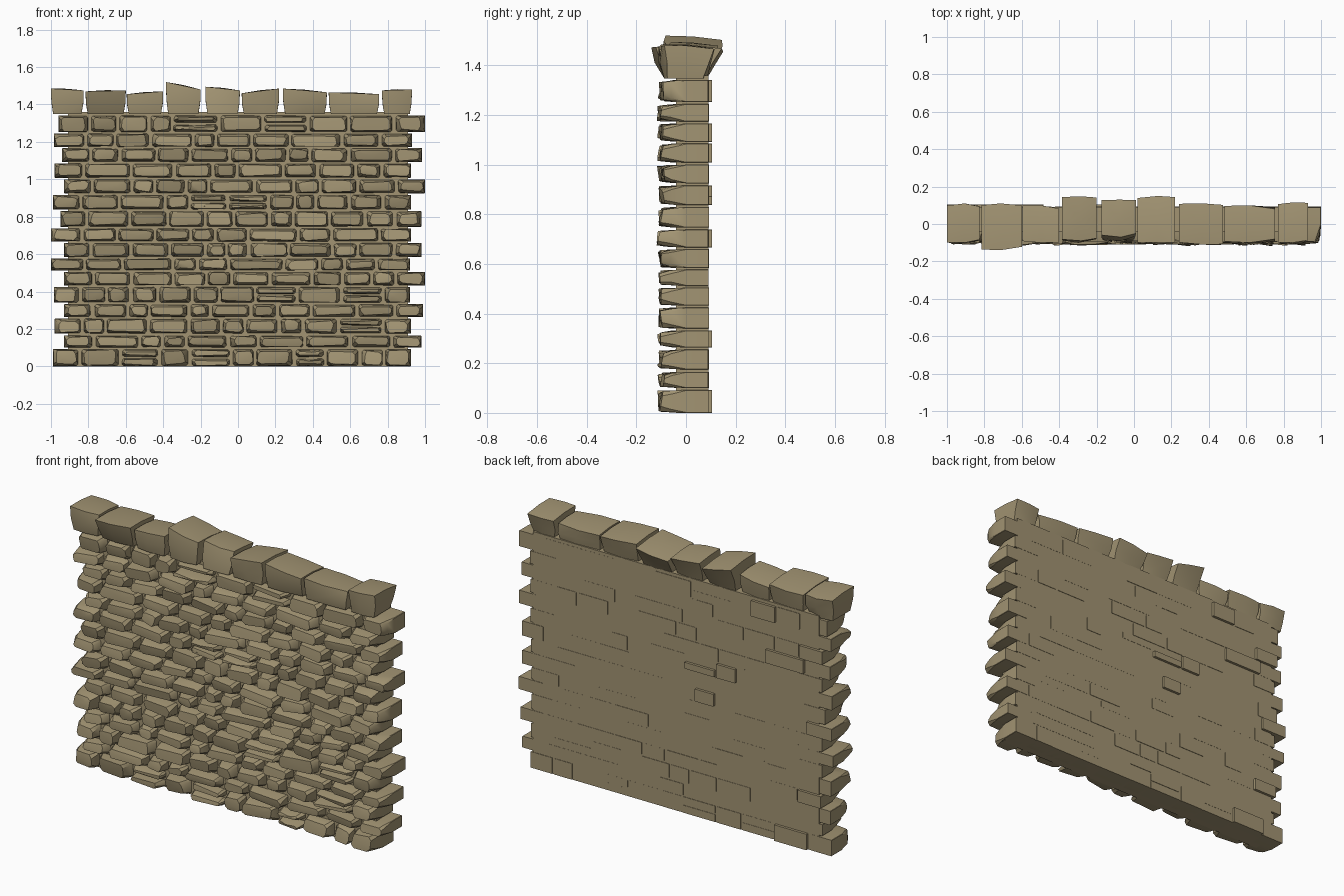
import bpy, bmesh, math, random

if "Cube" in bpy.data.objects:
    bpy.data.objects.remove(bpy.data.objects["Cube"])

random.seed(11)
R = random.uniform

stone_mat = bpy.data.materials.new("tan stone")
stone_mat.diffuse_color = (0.36, 0.295, 0.17, 1)
stone_mat.use_nodes = True
stone_mat.node_tree.nodes["Principled BSDF"].inputs["Base Color"].default_value = stone_mat.diffuse_color


def finish(bm, name, angle=35):
    bmesh.ops.recalc_face_normals(bm, faces=bm.faces)
    me = bpy.data.meshes.new(name)
    bm.to_mesh(me)
    bm.free()
    me.materials.append(stone_mat)
    ob = bpy.data.objects.new(name, me)
    bpy.context.collection.objects.link(ob)
    bpy.ops.object.select_all(action='DESELECT')
    ob.select_set(True)
    bpy.context.view_layer.objects.active = ob
    bpy.ops.object.shade_smooth_by_angle(angle=math.radians(angle))
    return ob


def outline(x0, x1, z0, z1, c, j):
    # rectangle with cut corners and a little jitter
    c = min(c, (z1 - z0) * 0.35)
    pts = [(x0 + c, z0), (x1 - c, z0), (x1, z0 + c), (x1, z1 - c),
           (x1 - c, z1), (x0 + c, z1), (x0, z1 - c), (x0, z0 + c)]
    return [(x + R(-j, j), z + R(-j, j)) for x, z in pts]


def wall_stone(bm, x0, x1, z0, z1):
    # rings running from the flush back to the chipped, tilted front
    cx, cz = (x0 + x1) / 2, (z0 + z1) / 2
    tx, tz = R(-0.16, 0.16), R(-0.25, 0.25)
    front = R(-0.104, -0.088)
    back = 0.105 if random.random() < 0.03 else R(0.088, 0.093)
    sx0, sx1, sz0, sz1 = R(.008, .025), R(.008, .025), R(.006, .015), R(.006, .015)
    rings = []
    for y, k, c, j, t in ((back, 0, .002, 0, 0), (0.0, 0, .002, 0, 0),
                          (-0.06, .35, .012, .002, .3), (front, 1, .014, .005, 1)):
        pts = outline(x0 + sx0 * k, x1 - sx1 * k, z0 + sz0 * k, z1 - sz1 * k, c, j)
        ring = []
        for x, z in pts:
            yy = y + t * (tx * (x - cx) + tz * (z - cz))
            ring.append(bm.verts.new((x, max(yy, -0.13), max(z, 0))))
        rings.append(ring)
    for a, b in zip(rings, rings[1:]):
        for i in range(8):
            n = (i + 1) % 8
            bm.faces.new((a[i], a[n], b[n], b[i]))
    bm.faces.new(rings[0])
    # slightly domed front
    mid = bm.verts.new((cx + R(-.02, .02), front - R(0, .008), cz + R(-.008, .008)))
    f = rings[-1]
    for i in range(8):
        bm.faces.new((f[i], f[(i + 1) % 8], mid))


# mortar core behind and between the stones
bm = bmesh.new()
bmesh.ops.create_cube(bm, size=1)
for v in bm.verts:
    v.co = (v.co.x * 1.82, 0.025 + v.co.y * 0.13, 0.68 + v.co.z * 1.36)
finish(bm, "mortar_core")

# courses: bottom, top, left end, right end
courses = [
    (0, .092, -.99, .925), (.10, .165, -.93, .98), (.175, .255, -.98, .925),
    (.263, .332, -.93, .99), (.34, .425, -.985, .92), (.432, .505, -.93, 1.0),
    (.512, .577, -1.0, .92), (.584, .66, -.93, .98), (.667, .738, -1.0, .925),
    (.746, .83, -.95, .98), (.838, .917, -.99, .925), (.925, 1.0, -.93, 1.0),
    (1.008, 1.085, -.98, .925), (1.092, 1.166, -.94, .985),
    (1.173, 1.245, -.985, .93), (1.252, 1.342, -.96, 1.0)]

for n, (z0, z1, left, right) in enumerate(courses):
    count = random.choice((10, 11, 11))
    w = [R(0.6, 1.4) for _ in range(count)]
    w[0] = w[-1] = 0.85
    s = (right - left) / sum(w)
    bm = bmesh.new()
    x = left
    for i, k in enumerate(w):
        x1 = x + k * s
        g0 = 0 if i == 0 else .006
        g1 = 0 if i == count - 1 else .006
        if k > 0.95 and z1 - z0 > .078 and random.random() < .12:
            # a cell split into two thin stones
            zm = (z0 + z1) / 2
            wall_stone(bm, x + g0, x1 - g1, z0, zm - .003)
            wall_stone(bm, x + g0, x1 - g1, zm + .003, z1)
        else:
            wall_stone(bm, x + g0, x1 - g1, z0, z1)
        x = x1
    finish(bm, "course_%02d" % (n + 1))

# coping stones: left, right, top left z, top right z, front y, back y
caps = [(-1.0, -.825, 1.485, 1.475, -.10, .11), (-.815, -.60, 1.47, 1.475, -.14, .11),
        (-.595, -.40, 1.455, 1.47, -.10, .10), (-.385, -.20, 1.52, 1.48, -.09, .148),
        (-.175, .01, 1.495, 1.475, -.07, .13), (.02, .22, 1.46, 1.485, -.10, .15),
        (.24, .475, 1.485, 1.465, -.11, .11), (.485, .755, 1.465, 1.455, -.10, .10),
        (.77, .93, 1.475, 1.48, -.10, .115)]
bm = bmesh.new()
for x0, x1, zl, zr, yf, yb in caps:
    rings = []
    for k, ins in ((0, .012), (.5, .002), (1, 0)):
        a = -.088 + (yf + .088) * k
        b = .085 + (yb - .085) * k
        y1 = a - .012 * (k == .5)
        xm = (x0 + x1) / 2 + R(-.02, .02)
        pts = [(x0 + ins, a + R(0, .012)), (xm, y1), (x1 - ins, a + R(0, .02)),
               (x1 - ins, (a + b) / 2), (x1 - ins, b - R(0, .02)), (xm, b),
               (x0 + ins, b - R(0, .015)), (x0 + ins, (a + b) / 2)]
        ring = []
        for x, y in pts:
            top = zl + (zr - zl) * (x - x0) / (x1 - x0) - abs(y) * .12 * (y > 0)
            ring.append(bm.verts.new((x, y, 1.348 + (top - 1.348) * k)))
        rings.append(ring)
    for a, b in zip(rings, rings[1:]):
        for i in range(8):
            n = (i + 1) % 8
            bm.faces.new((a[i], a[n], b[n], b[i]))
    bm.faces.new(rings[0])
    t = rings[-1]
    mid = bm.verts.new(((x0 + x1) / 2, (yf + yb) / 2, (zl + zr) / 2 + .004))
    for i in range(8):
        bm.faces.new((t[i], t[(i + 1) % 8], mid))
finish(bm, "coping_stones")
